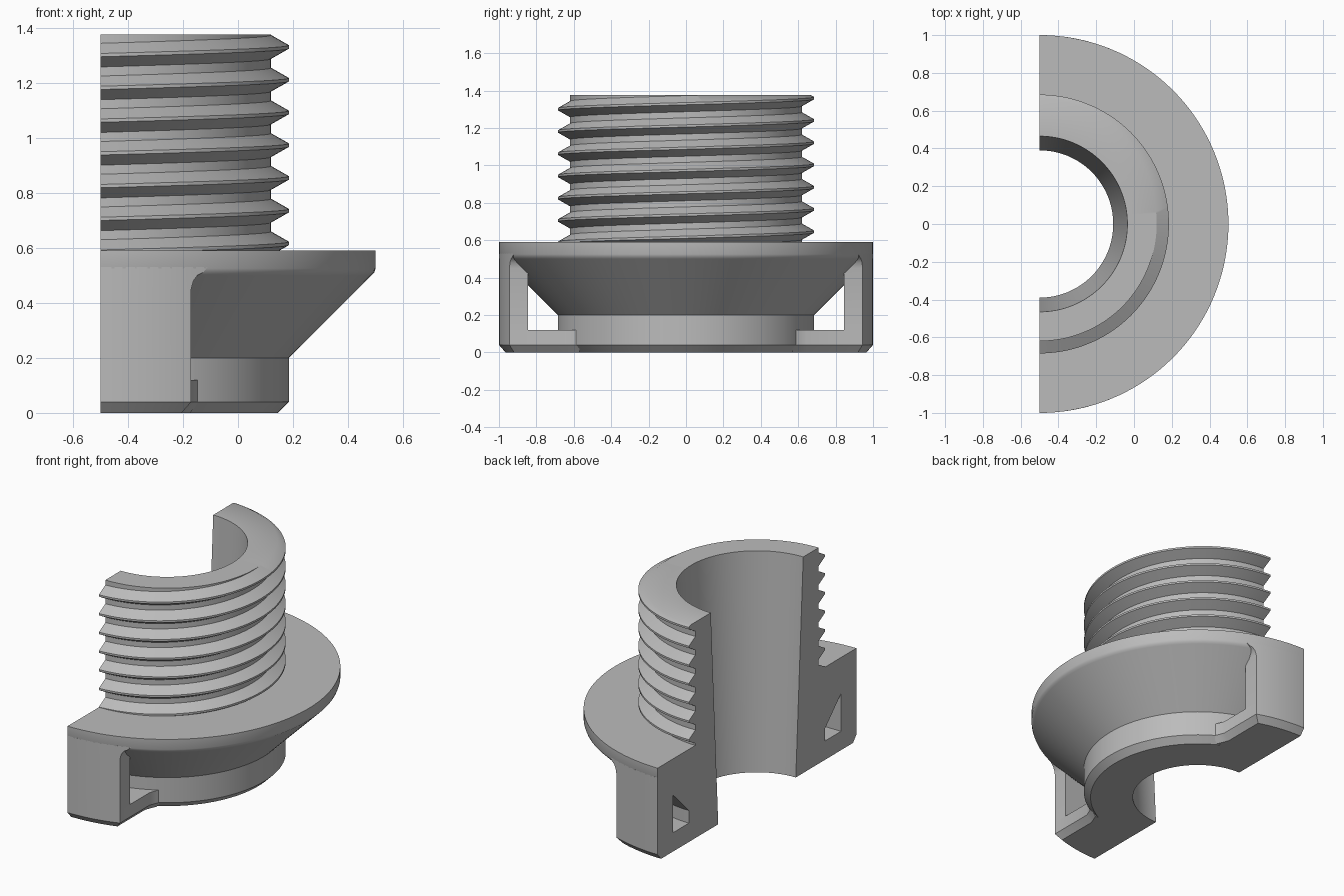
import bpy, bmesh, math
from math import sin, cos, pi, sqrt, asin, atan2

cube = bpy.data.objects.get("Cube")
if cube:
    bpy.data.objects.remove(cube)

AXIS_X = -0.5       # the part is a half section cut through its axis
PITCH = 0.119
TOP, FLANGE = 1.375, 0.59
STEPS = 72

grey = bpy.data.materials.new("plain grey")
grey.use_nodes = True
colour = (0.5, 0.5, 0.5, 1)
grey.diffuse_color = colour
grey.node_tree.nodes["Principled BSDF"].inputs["Base Color"].default_value = colour


def finish(bm, name):
    bmesh.ops.recalc_face_normals(bm, faces=bm.faces[:])
    mesh = bpy.data.meshes.new(name)
    bm.to_mesh(mesh)
    bm.free()
    mesh.materials.append(grey)
    obj = bpy.data.objects.new(name, mesh)
    bpy.context.collection.objects.link(obj)
    bpy.ops.object.select_all(action='DESELECT')
    obj.select_set(True)
    bpy.context.view_layer.objects.active = obj
    bpy.ops.object.shade_smooth_by_angle(angle=math.radians(30))
    return obj


def trim(bm, z, above):
    """Cut the shell at height z and return the cut edges."""
    result = bmesh.ops.bisect_plane(
        bm, geom=bm.verts[:] + bm.edges[:] + bm.faces[:], dist=1e-5,
        plane_co=(0, 0, z), plane_no=(0, 0, 1),
        clear_outer=above, clear_inner=not above)
    return [e for e in result["geom_cut"] if isinstance(e, bmesh.types.BMEdge)]


def sweep(bm, edges, profile):
    """Extend an edge ring through (radius, height) pairs about the axis."""
    for r, z in profile:
        geom = bmesh.ops.extrude_edge_only(bm, edges=edges)["geom"]
        edges = [g for g in geom if isinstance(g, bmesh.types.BMEdge)]
        for v in [g for g in geom if isinstance(g, bmesh.types.BMVert)]:
            a = atan2(v.co.y, v.co.x - AXIS_X)
            v.co = (AXIS_X + r * cos(a), r * sin(a), z)
        edges = [e for e in edges if len(e.link_faces) == 1
                 and abs(e.verts[0].co.z - z) < 1e-5
                 and abs(e.verts[1].co.z - z) < 1e-5]


# Helical thread as a sheet
bm = bmesh.new()
tooth = [(-0.043, 0.62), (-0.006, 0.685), (0.006, 0.685), (0.043, 0.62)]
columns = []
for i in range(STEPS + 1):
    a = pi * (i / STEPS - 0.5)
    rise = 0.735 + PITCH * a / (2 * pi)
    columns.append([bm.verts.new((AXIS_X + r * cos(a), r * sin(a), rise + k * PITCH + dz))
                    for k in range(-3, 8) for dz, r in tooth])
for c0, c1 in zip(columns, columns[1:]):
    for j in range(len(c0) - 1):
        bm.faces.new((c0[j], c1[j], c1[j + 1], c0[j + 1]))

# Top rim and tapered bore, then flange, cone, hub and underside
sweep(bm, trim(bm, TOP, True), [(0.465, TOP), (0.39, 0)])
bore = [f for f in bm.faces if f.calc_center_median().length > 0
        and all(sqrt((v.co.x - AXIS_X) ** 2 + v.co.y ** 2) < 0.5 for v in f.verts)]
bmesh.ops.delete(bm, geom=bore, context='FACES')
sweep(bm, trim(bm, FLANGE, False),
      [(1, FLANGE), (1, 0.525), (0.995, 0.51), (0.985, 0.5), (0.685, 0.2),
       (0.685, 0.04), (0.645, 0), (0.39, 0), (0.465, TOP)])
bmesh.ops.remove_doubles(bm, verts=bm.verts[:], dist=1e-4)

# Flat section faces on both sides of the axis
for side in (1, -1):
    rim = [e for e in bm.edges if len(e.link_faces) == 1
           and all(abs(v.co.x - AXIS_X) < 1e-4 and v.co.y * side > 0 for v in e.verts)]
    bmesh.ops.triangle_fill(bm, edges=rim, use_beauty=True)
finish(bm, "threaded_flange")


def plan(end, inner, z, r=1.0):
    """Plan outline: inner edge points, then the outer arc back to the section."""
    reach = asin((end - AXIS_X) / r)
    arc = [(AXIS_X + r * sin(reach * (1 - i / 12)), r * cos(reach * (1 - i / 12)))
           for i in range(13)]
    return [(x, y, z) for x, y in inner + arc]


def loft(bm, rings, side):
    loops = [[bm.verts.new((x, y * side, z)) for x, y, z in ring] for ring in rings]
    for a, b in zip(loops, loops[1:]):
        for i in range(len(a)):
            j = (i + 1) % len(a)
            bm.faces.new((a[i], a[j], b[j], b[i]))
    bm.faces.new(loops[0][::-1])
    bm.faces.new(loops[-1])


def foot(z, cut=0.0):
    root = [(AXIS_X, 0.6), (-0.14 - cut, 0.57), (-0.155 - cut, 0.605), (-0.17 - cut, 0.645)]
    return plan(-0.17 - cut, root, z, 1 - cut)


def wall(z, end=-0.17):
    return plan(end, [(AXIS_X, 0.845), (end, 0.845)], z)


# Side legs: chamfered foot plate and an outer wall that flares into the flange
for side, name in ((-1, "front_leg"), (1, "back_leg")):
    bm = bmesh.new()
    loft(bm, [foot(0, 0.035), foot(0.04), foot(0.12)], side)
    loft(bm, [wall(0.11), wall(0.45), wall(0.48, -0.162), wall(0.5, -0.147),
              wall(0.512, -0.125), wall(0.53, -0.11)], side)
    finish(bm, name)
